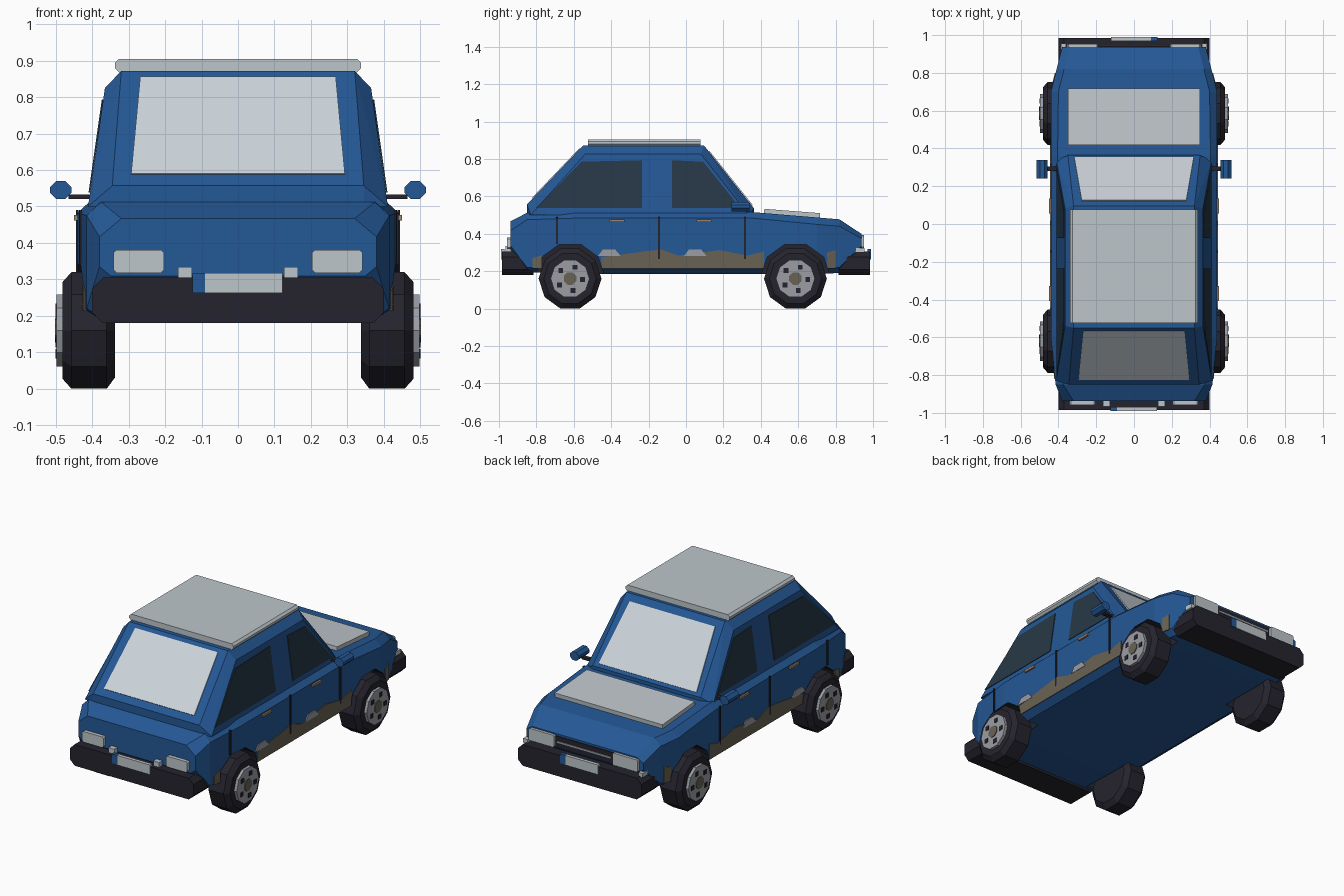
import bpy, bmesh, math
from mathutils import Vector

if "Cube" in bpy.data.objects:
    bpy.data.objects.remove(bpy.data.objects["Cube"])


def mat(name, r, g, b):
    m = bpy.data.materials.new(name)
    lin = [((c / 255 + 0.055) / 1.055) ** 2.4 for c in (r, g, b)]
    m.diffuse_color = (*lin, 1)
    m.use_nodes = True
    m.node_tree.nodes["Principled BSDF"].inputs["Base Color"].default_value = m.diffuse_color
    return m


BLUE = mat("body_blue", 36, 88, 150)
GLASS = mat("pale_glass", 204, 212, 219)
PANEL = mat("light_grey", 190, 198, 202)
SLATE = mat("dark_window", 38, 56, 70)
BLACK = mat("rubber_black", 37, 36, 46)
MUD = mat("mud_brown", 106, 98, 84)
RIM = mat("rim_grey", 155, 158, 165)
TAN = mat("handle_tan", 160, 130, 104)


def finish(name, bm, *mats):
    bmesh.ops.recalc_face_normals(bm, faces=bm.faces)
    me = bpy.data.meshes.new(name)
    bm.to_mesh(me)
    bm.free()
    for m in mats:
        me.materials.append(m)
    ob = bpy.data.objects.new(name, me)
    bpy.context.collection.objects.link(ob)
    return ob


def loft(name, rings, *mats):
    """Skin a list of equal closed rings and cap both ends."""
    bm = bmesh.new()
    vs = [[bm.verts.new(p) for p in r] for r in rings]
    n = len(vs[0])
    for a, b in zip(vs, vs[1:]):
        for i in range(n):
            bm.faces.new((a[i], a[(i + 1) % n], b[(i + 1) % n], b[i]))
    bm.faces.new(vs[0])
    bm.faces.new(vs[-1])
    return finish(name, bm, *mats)


def plate(name, pts, offset, m):
    off = Vector(offset)
    return loft(name, [pts, [Vector(p) + off for p in pts]], m)


def box(name, x, y, z, m):
    pts = [(x[0], y[0], z[0]), (x[1], y[0], z[0]), (x[1], y[0], z[1]), (x[0], y[0], z[1])]
    return plate(name, pts, (0, y[1] - y[0], 0), m)


def chamfer_box(name, x, y, z, c, m):
    """Box along y with clipped corners in the xz section."""
    (a, b), (d, e) = x, z
    sec = [(a + c, d), (b - c, d), (b, d + c), (b, e - c), (b - c, e), (a + c, e), (a, e - c), (a, d + c)]
    return plate(name, [(px, y[0], pz) for px, pz in sec], (0, y[1] - y[0], 0), m)


def disc_loft(name, profile, y, z, n, *mats):
    """Rings around an x axle; profile is (x, radius)."""
    ang = [2 * math.pi * (i + 0.5) / n for i in range(n)]
    return loft(name, [[(x, y + r * math.sin(a), z + r * math.cos(a)) for a in ang] for x, r in profile], *mats)


# Lower body: stations along y with a chamfered half section
STATIONS = [
    (-0.937, (0.35, 0.31), (0.38, 0.335), (0.38, 0.417), (0.32, 0.467)),
    (-0.85, (0.375, 0.195), (0.415, 0.22), (0.415, 0.475), (0.375, 0.512)),
    (-0.6, (0.40, 0.185), (0.44, 0.215), (0.44, 0.483), (0.405, 0.515)),
    (0.36, (0.40, 0.185), (0.44, 0.215), (0.44, 0.483), (0.405, 0.515)),
    (0.7, (0.40, 0.185), (0.44, 0.215), (0.44, 0.45), (0.40, 0.487)),
    (0.82, (0.375, 0.19), (0.41, 0.22), (0.41, 0.44), (0.37, 0.477)),
    (0.937, (0.35, 0.32), (0.38, 0.335), (0.38, 0.375), (0.34, 0.40)),
]
body = loft("lower_body", [[(x, y, z) for x, z in half] + [(-x, y, z) for x, z in reversed(half)]
                           for y, *half in STATIONS], BLUE, BLACK)


def side_x(y):
    for a, b in zip(STATIONS, STATIONS[1:]):
        if a[0] <= y <= b[0]:
            return a[2][0] + (b[2][0] - a[2][0]) * (y - a[0]) / (b[0] - a[0])


# Wheel arches cut into the body, lined in black
AXLES = (-0.62, 0.585)
bpy.context.view_layer.objects.active = body
for s in (1, -1):
    for y in AXLES:
        cutter = disc_loft("arch_cutter", [(s * 0.325, 0.187), (s * 0.6, 0.187)], y, 0.165, 10, BLACK)
        cutter.hide_render = True
        mod = body.modifiers.new("arch", "BOOLEAN")
        mod.operation, mod.solver, mod.object = "DIFFERENCE", "EXACT", cutter
        bpy.ops.object.modifier_apply(modifier=mod.name)
        bpy.data.objects.remove(cutter)
for f in body.data.polygons:
    c = f.center
    near = min(math.hypot(c.y - y, c.z - 0.165) for y in AXLES) < 0.187
    f.material_index = int(near and 0.32 < abs(c.x) < 0.405 and f.normal.z < 0.5 and c.z > 0.186)

# Cabin: convex hull of centre panels and side panels
bm = bmesh.new()
for s in (1, -1):
    for p in [(0.345, -0.85, 0.557), (0.345, -0.85, 0.50), (0.32, -0.55, 0.872), (0.32, 0.096, 0.872),
              (0.35, 0.364, 0.535), (0.35, 0.364, 0.50), (0.4114, -0.83, 0.50), (0.365, -0.54, 0.825),
              (0.365, 0.08, 0.825), (0.4114, 0.335, 0.50)]:
        bm.verts.new((s * p[0], p[1], p[2]))
bmesh.ops.convex_hull(bm, input=bm.verts)
bmesh.ops.dissolve_limit(bm, angle_limit=0.02, verts=bm.verts, edges=bm.edges)
finish("cabin", bm, BLUE)

# Windscreen and rear window
plate("rear_window", [(-0.293, -0.821, 0.587), (0.293, -0.821, 0.587), (0.268, -0.566, 0.853),
                      (-0.268, -0.566, 0.853)], (0, -0.004, 0.004), GLASS)
plate("windscreen", [(-0.317, 0.352, 0.55), (0.317, 0.352, 0.55), (0.277, 0.122, 0.8375),
                     (-0.277, 0.122, 0.8375)], (0, 0.005, 0.004), GLASS)

# Roof and bonnet panels
chamfer_box("roof_panel", (-0.338, 0.338), (-0.525, 0.078), (0.868, 0.905), 0.012, PANEL)
plate("bonnet_panel", [(-0.35, 0.417, 0.505), (0.35, 0.417, 0.505), (0.35, 0.715, 0.482),
                       (-0.35, 0.715, 0.482)], (0, 0.002, 0.028), PANEL)

SIDE_GLASS = {
    "rear_side_window": [(-0.80, 0.538), (-0.56, 0.785), (-0.235, 0.793), (-0.235, 0.538)],
    "front_side_window": [(-0.075, 0.793), (0.092, 0.785), (0.29, 0.538), (-0.075, 0.538)],
}
MUD_STRIPS = [
    [(-0.82, 0.27), (-0.77, 0.285)],
    [(-0.452, 0.275), (-0.2, 0.308), (-0.13, 0.315), (-0.04, 0.283), (0.18, 0.312), (0.33, 0.283), (0.417, 0.305)],
    [(0.753, 0.30), (0.80, 0.312)],
]


def side_strip(name, s, top, bottom, m, lift=0.004):
    """Thin strip that follows the body side between a top line and a bottom height."""
    pts = [(y, z) for y, z in top] + [(y, bottom) for y, _ in reversed(top)]
    loft(name, [[(s * (side_x(y) + d), y, z) for y, z in pts] for d in (-0.002, lift)], m)


for s in (1, -1):
    # Side windows
    for name, pts in SIDE_GLASS.items():
        plate(name, [(s * (0.41 - (z - 0.51) * 0.1429), y, z) for y, z in pts], (s * 0.004, 0, 0), SLATE)
    # Mud and bare patches
    for top in MUD_STRIPS:
        side_strip("mud_strip", s, top, 0.215, MUD)
    for y in (-0.41, 0.05):
        side_strip("bare_patch", s, [(y - 0.06, 0.282), (y - 0.035, 0.315), (y + 0.03, 0.317), (y + 0.06, 0.282)],
                   0.28, RIM, 0.006)
    # Door seams and handles
    for y, low in ((-0.69, 0.345), (-0.145, 0.265), (0.315, 0.265)):
        side_strip("door_seam", s, [(y - 0.006, 0.49), (y + 0.006, 0.49)], low, BLACK, 0.005)
    for y in (-0.368, 0.095):
        box("door_handle", (s * 0.435, s * 0.45), (y - 0.04, y + 0.04), (0.462, 0.476), TAN)
    # Mirrors
    box("mirror_arm", (s * 0.39, s * 0.465), (0.28, 0.305), (0.52, 0.533), BLACK)
    chamfer_box("wing_mirror", (s * 0.486 - 0.029, s * 0.486 + 0.029), (0.242, 0.34), (0.52, 0.57), 0.017, BLUE)
    # Lights
    chamfer_box("rear_light", (s * 0.272 - 0.069, s * 0.272 + 0.069), (-0.958, -0.89), (0.318, 0.381), 0.008, PANEL)
    chamfer_box("headlight", (s * 0.272 - 0.082, s * 0.272 + 0.082), (0.86, 0.953), (0.322, 0.393), 0.006, PANEL)
    box("indicator", (s * 0.36, s * 0.387), (0.87, 0.955), (0.30, 0.325), PANEL)
    box("plate_lamp", (s * 0.126, s * 0.164), (-0.965, -0.92), (0.30, 0.334), PANEL)
    # Wheels: tyre, rim, hub cap and five holes
    for y in AXLES:
        disc_loft("tyre", [(s * 0.337, 0.135), (s * 0.36, 0.168), (s * 0.457, 0.168), (s * 0.481, 0.14)],
                  y, 0.16, 10, BLACK)
        disc_loft("rim", [(s * 0.47, 0.104), (s * 0.498, 0.104)], y, 0.16, 10, RIM)
        disc_loft("hub_cap", [(s * 0.49, 0.036), (s * 0.502, 0.036)], y, 0.16, 8, MUD)
        for k in range(5):
            a = 2 * math.pi * k / 5 + 0.4
            hy, hz = y + 0.066 * math.sin(a), 0.16 + 0.066 * math.cos(a)
            box("rim_hole", (s * 0.49, s * 0.501), (hy - 0.013, hy + 0.013), (hz - 0.013, hz + 0.013), BLACK)

# Bumpers and blank number plates at both ends
for s in (1, -1):
    chamfer_box("bumper", (-0.40, 0.40), (s * 0.815, s * 0.985), (0.18, 0.305), 0.03, BLACK)
    box("number_plate", (-0.09 * -s, 0.122 * -s), (s * 0.97, s * 0.99), (0.263, 0.317), PANEL)
    box("plate_band", (-0.125 * -s, -0.09 * -s), (s * 0.97, s * 0.99), (0.263, 0.317), BLUE)

# Grille with a bright bar
box("grille", (-0.185, 0.185), (0.88, 0.942), (0.325, 0.388), BLACK)
box("grille_bar", (-0.175, 0.175), (0.93, 0.946), (0.352, 0.362), RIM)
